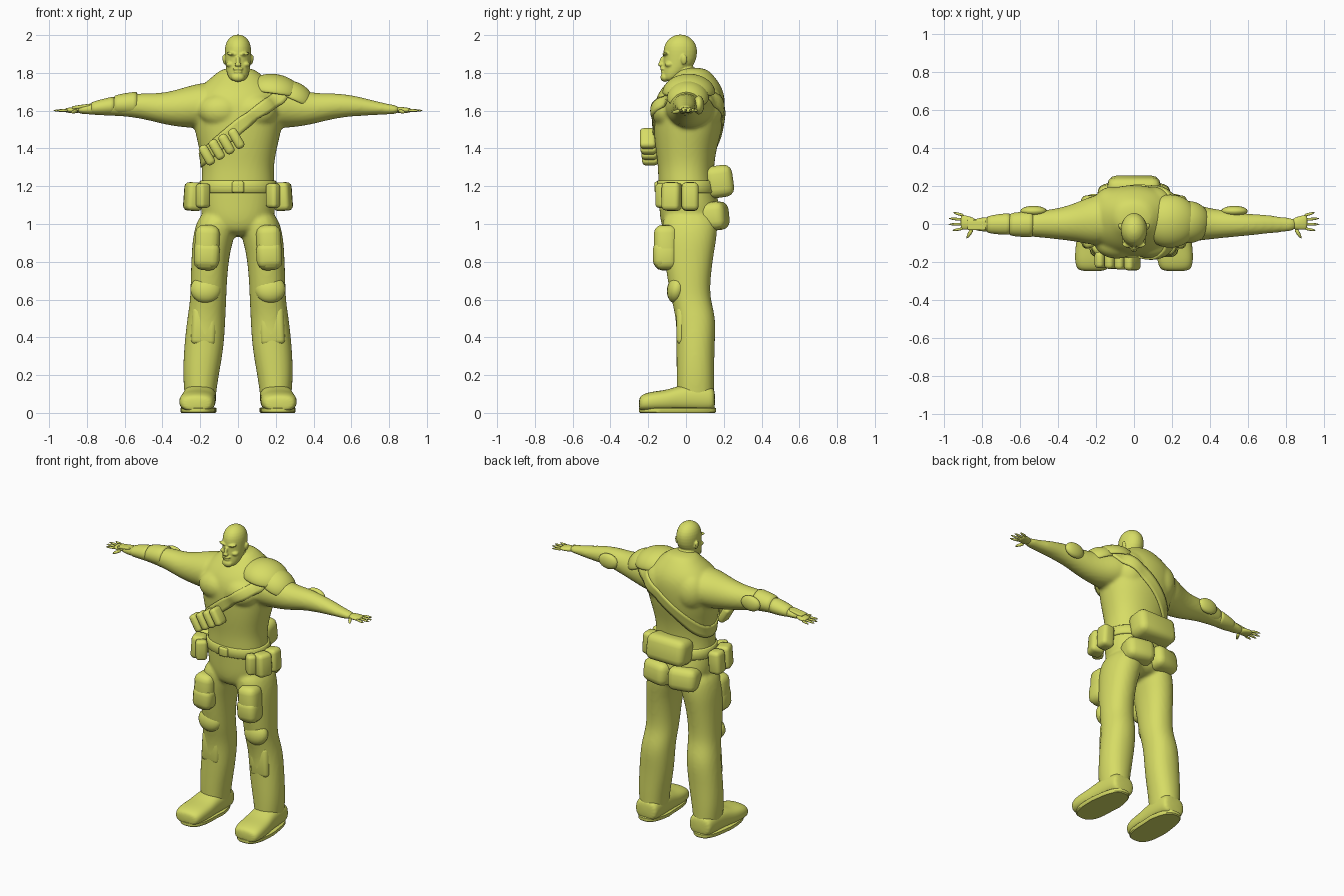
import bpy, bmesh, math
from mathutils import Matrix, Vector

cube = bpy.data.objects.get("Cube")
if cube:
    bpy.data.objects.remove(cube, do_unlink=True)

mat = bpy.data.materials.new("olive_yellow")
mat.use_nodes = True
COLOR = (0.68, 0.72, 0.13, 1)
mat.diffuse_color = COLOR
bsdf = mat.node_tree.nodes["Principled BSDF"]
bsdf.inputs["Base Color"].default_value = COLOR
bsdf.inputs["Roughness"].default_value = 0.8


def loft(bm, rings, axis="z", sign=1, power=2.0, sides=16):
    """Skin superellipse rings (t, centre a, centre b, radius a, radius b) along an axis."""
    loops = []
    for t, ca, cb, ra, rb in rings:
        loop = []
        for i in range(sides):
            ang = math.tau * i / sides
            c, s = math.cos(ang), math.sin(ang)
            a = ca + ra * math.copysign(abs(c) ** (2 / power), c)
            b = cb + rb * math.copysign(abs(s) ** (2 / power), s)
            p = {"x": (t, a, b), "y": (a, t, b), "z": (a, b, t)}[axis]
            loop.append(bm.verts.new((p[0] * sign, p[1], p[2])))
        loops.append(loop)
    for lo, hi in zip(loops, loops[1:]):
        for i in range(sides):
            j = (i + 1) % sides
            bm.faces.new((lo[i], lo[j], hi[j], hi[i]))
    bm.faces.new(loops[0])
    bm.faces.new(loops[-1])


def ball(bm, centre, radii, rot=(0, 0, 0)):
    m = Matrix.Translation(centre) @ euler(rot) @ Matrix.Diagonal((*radii, 1))
    return bmesh.ops.create_uvsphere(bm, u_segments=20, v_segments=12, radius=1, matrix=m)["verts"]


def euler(rot):
    x, y, z = (math.radians(r) for r in rot)
    return Matrix.Rotation(z, 4, "Z") @ Matrix.Rotation(y, 4, "Y") @ Matrix.Rotation(x, 4, "X")


def block(bm, centre, size, rot=(0, 0, 0), round_=0.03):
    """Soft rounded box."""
    m = Matrix.Translation(centre) @ euler(rot) @ Matrix.Diagonal((*size, 1))
    verts = bmesh.ops.create_cube(bm, size=1, matrix=m)["verts"]
    edges = {e for v in verts for e in v.link_edges}
    bmesh.ops.bevel(bm, geom=list(edges), offset=round_, segments=3, profile=0.5, affect="EDGES")


def rod(bm, a, b, r1, r2):
    a, b = Vector(a), Vector(b)
    m = Matrix.Translation((a + b) / 2) @ (b - a).to_track_quat("Z", "Y").to_matrix().to_4x4()
    bmesh.ops.create_cone(bm, cap_ends=True, segments=8, radius1=r1, radius2=r2,
                          depth=(b - a).length, matrix=m)


def finish(name, bm, mirror=False, subsurf=0, solid=0, voxel=0, smooth=0):
    bmesh.ops.recalc_face_normals(bm, faces=bm.faces)
    me = bpy.data.meshes.new(name)
    bm.to_mesh(me)
    bm.free()
    me.materials.append(mat)
    ob = bpy.data.objects.new(name, me)
    bpy.context.collection.objects.link(ob)
    for p in me.polygons:
        p.use_smooth = True
    if mirror:
        ob.modifiers.new("mirror", "MIRROR").use_mirror_merge = False
    if solid:
        m = ob.modifiers.new("thickness", "SOLIDIFY")
        m.thickness = solid
    if subsurf:
        m = ob.modifiers.new("subsurf", "SUBSURF")
        m.levels = m.render_levels = subsurf
    if voxel:
        m = ob.modifiers.new("fuse", "REMESH")
        m.mode, m.voxel_size, m.use_smooth_shade = "VOXEL", voxel, True
    if smooth:
        m = ob.modifiers.new("relax", "SMOOTH")
        m.iterations, m.factor = smooth, 0.5
    return ob


# Body: trunk, arms and legs fused into one skin
bm = bmesh.new()
loft(bm, [(0.93, 0, .02, .12, .12), (1.0, 0, .02, .19, .16), (1.1, 0, .02, .205, .165),
          (1.2, 0, .0, .2, .15), (1.3, 0, 0, .19, .15), (1.4, 0, 0, .21, .165),
          (1.5, 0, .01, .235, .185), (1.6, 0, .015, .25, .195), (1.68, 0, .025, .235, .185),
          (1.74, 0, .035, .19, .15), (1.79, 0, .04, .125, .105), (1.83, 0, .035, .08, .07)],
     power=2.2)
for s in (1, -1):
    loft(bm, [(.12, .02, 1.63, .14, .13), (.22, .02, 1.625, .135, .12), (.3, .01, 1.615, .105, .105),
              (.4, 0, 1.61, .083, .083), (.5, 0, 1.625, .072, .07), (.6, -.005, 1.627, .058, .058),
              (.7, 0, 1.617, .052, .043), (.8, -.005, 1.607, .037, .027), (.86, .0, 1.605, .036, .022)],
         "x", s)
    loft(bm, [(1.08, .1 * s, .02, .1, .15), (.95, .125 * s, .02, .115, .15),
              (.85, .145 * s, .015, .102, .135), (.7, .155 * s, .015, .098, .115),
              (.6, .157 * s, .025, .097, .105), (.5, .168 * s, .055, .103, .108),
              (.35, .18 * s, .05, .108, .102), (.2, .197 * s, .05, .097, .102),
              (.1, .2 * s, .05, .085, .1), (.04, .2 * s, .05, .08, .1)], power=2.2)
    ball(bm, (.09 * s, -.1, 1.6), (.12, .085, .09))
    ball(bm, (.11 * s, .1, 1.62), (.11, .1, .13))
body = finish("body", bm, subsurf=2, voxel=.011, smooth=5)

# Hands with spread fingers
bm = bmesh.new()
loft(bm, [(.83, .0, 1.605, .028, .018), (.87, .005, 1.603, .037, .017),
          (.905, .01, 1.602, .04, .013), (.915, .01, 1.602, .035, .01)], "x")
for y, tip_x, tip_y in [(-.022, .965, -.035), (.0, .985, -.002), (.022, .985, .03), (.043, .96, .062)]:
    rod(bm, (.89, y, 1.602), (tip_x, tip_y, 1.6), .011, .006)
rod(bm, (.85, -.02, 1.6), (.885, -.08, 1.59), .016, .007)
finish("hands", bm, mirror=True, subsurf=1)

# Head with jaw, brow, nose, beard and ears
bm = bmesh.new()
loft(bm, [(1.72, 0, .02, .075, .07), (1.78, 0, .005, .066, .062), (1.85, 0, -.01, .062, .055)])
loft(bm, [(1.755, 0, -.085, .035, .03), (1.775, 0, -.075, .052, .05), (1.81, 0, -.055, .063, .068),
          (1.85, 0, -.035, .069, .086), (1.9, 0, -.03, .072, .092), (1.94, 0, -.03, .071, .09),
          (1.975, 0, -.03, .058, .07), (1.995, 0, -.03, .034, .04), (2.003, 0, -.03, .012, .015)])
ball(bm, (0, -.112, 1.777), (.036, .024, .025))
ball(bm, (0, -.124, 1.822), (.03, .014, .007))
ball(bm, (0, -.12, 1.805), (.023, .014, .006))
block(bm, (0, -.126, 1.86), (.02, .03, .05), (-18, 0, 0), .007)
ball(bm, (0, -.134, 1.843), (.019, .015, .01))
for s in (1, -1):
    ball(bm, (.03 * s, -.108, 1.9), (.033, .018, .009), (0, -8 * s, 0))
    ball(bm, (.04 * s, -.088, 1.845), (.024, .025, .016))
    ball(bm, (.073 * s, -.01, 1.87), (.009, .017, .027), (0, 8 * s, 0))
finish("head", bm, subsurf=1, voxel=.005, smooth=2)

# Collar
bm = bmesh.new()
loft(bm, [(1.70, 0, .015, .14, .13), (1.75, 0, .02, .125, .118), (1.785, 0, .025, .1, .095),
          (1.8, 0, .025, .085, .08)])
finish("collar", bm, subsurf=2)

# Layered shoulder plates on the left side
for name, centre, radii, tilt in [("shoulder_plate_upper", (.19, .015, 1.69), (.155, .145, .105), 8),
                                  ("shoulder_plate_lower", (.285, .01, 1.66), (.125, .115, .095), 24)]:
    bm = bmesh.new()
    ball(bm, (0, 0, 0), (1, 1, 1))
    low = [v for v in bm.verts if v.co.z < -.1]
    bmesh.ops.delete(bm, geom=low, context="VERTS")
    bm.transform(Matrix.Translation(centre) @ euler((0, tilt, 0)) @ Matrix.Diagonal((*radii, 1)))
    finish(name, bm, subsurf=1, solid=.014)

# Chest strap wrapped onto the body
bm = bmesh.new()
along, across = Vector((.8, 0, .6)), Vector((-.6, 0, .8))
rows = []
N = 72
for i in range(N):
    a = math.tau * i / N
    p = Vector((0, .01, 1.51)) + along * (.3 * math.cos(a)) + Vector((0, .24 * math.sin(a), 0))
    rows.append([bm.verts.new(p + across * w) for w in (-.04, -.02, 0, .02, .04)])
for i in range(N):
    r, q = rows[i], rows[(i + 1) % N]
    for k in range(4):
        bm.faces.new((r[k], r[k + 1], q[k + 1], q[k]))
strap = finish("chest_strap", bm)
wrap = strap.modifiers.new("wrap", "SHRINKWRAP")
wrap.target, wrap.wrap_mode, wrap.offset = body, "ABOVE_SURFACE", .008
strap.modifiers.new("thickness", "SOLIDIFY").thickness = .012

# Row of small pouches on the strap
bm = bmesh.new()
for i in range(4):
    block(bm, (-.165 + .052 * i, -.19 - .004 * i, 1.365 + .029 * i), (.05, .085, .115), (0, -30, 0), .02)
finish("strap_pouches", bm)

# Belt and buckle
bm = bmesh.new()
loft(bm, [(1.165, 0, .008, .203, .157), (1.17, 0, .008, .208, .162),
          (1.225, 0, .003, .203, .157), (1.23, 0, .003, .198, .152)], power=2.2, sides=32)
finish("belt", bm)
bm = bmesh.new()
block(bm, (0, -.152, 1.195), (.065, .03, .06), round_=.012)
finish("buckle", bm)

# Hip, thigh and back pouches
bm = bmesh.new()
block(bm, (.235, -.075, 1.145), (.09, .1, .15), (0, -4, -18), .025)
block(bm, (.245, .022, 1.145), (.085, .09, .15), (0, -4, 0), .025)
block(bm, (.185, -.125, 1.15), (.07, .06, .13), (0, 0, -40), .02)
finish("hip_pouches", bm, mirror=True)
bm = bmesh.new()
block(bm, (.165, -.105, .875), (.13, .13, .24), (0, -3, 0), .045)
block(bm, (.165, -.11, .835), (.135, .13, .14), (0, -3, 0), .04)
finish("thigh_pouches", bm, mirror=True)
bm = bmesh.new()
block(bm, (0, .175, 1.225), (.28, .15, .17), (8, 0, 0), .045)
finish("back_pouch", bm)
bm = bmesh.new()
block(bm, (.09, .135, 1.04), (.19, .17, .15), (6, 0, -12), .045)
finish("seat_flaps", bm, mirror=True)

# Knee pads and shin guards
bm = bmesh.new()
ball(bm, (.17, -.05, .655), (.082, .05, .075), (-10, 0, 0))
block(bm, (.18, -.02, .46), (.13, .06, .2), (0, -3, 0), .025)
finish("knee_and_shin_guards", bm, mirror=True)

# Elbow pads
bm = bmesh.new()
ball(bm, (.53, .068, 1.63), (.07, .028, .05))
finish("elbow_pads", bm, mirror=True)

# Overlapping forearm guard on the right arm
bm = bmesh.new()
loft(bm, [(.53, 0, 1.635, .068, .064), (.54, 0, 1.636, .073, .068), (.65, -.003, 1.63, .063, .055),
          (.66, -.003, 1.628, .055, .048)], "x", -1)
loft(bm, [(.65, 0, 1.625, .054, .047), (.66, 0, 1.625, .061, .053), (.77, -.003, 1.613, .048, .036),
          (.78, -.003, 1.612, .04, .03)], "x", -1)
block(bm, (-.83, -.005, 1.622), (.1, .055, .018), (0, -8, 0), .007)
finish("forearm_guard", bm, subsurf=1)

# Boots: rounded uppers over flat soles
bm = bmesh.new()
loft(bm, [(.155, .2, .07, .07, .055), (.13, .2, .075, .083, .072), (.04, .202, .08, .088, .078),
          (-.04, .207, .075, .09, .07), (-.1, .212, .064, .096, .058), (-.18, .217, .06, .098, .054),
          (-.23, .219, .054, .088, .046), (-.25, .219, .047, .065, .033)], "y", power=2.6)
finish("boots", bm, mirror=True, subsurf=2)
bm = bmesh.new()
loft(bm, [(0, .212, -.045, .088, .198), (.006, .212, -.045, .093, .204),
          (.024, .212, -.045, .093, .204), (.028, .212, -.045, .088, .198)], power=2.8, sides=40)
for v in bm.verts:  # narrow the heel
    if v.co.y > 0:
        v.co.x = .2 + (v.co.x - .206) * (1 - .8 * v.co.y)
soles = finish("boot_soles", bm, mirror=True)
bpy.context.view_layer.objects.active = soles
soles.select_set(True)
bpy.ops.object.shade_smooth_by_angle(angle=math.radians(40))
soles.select_set(False)
